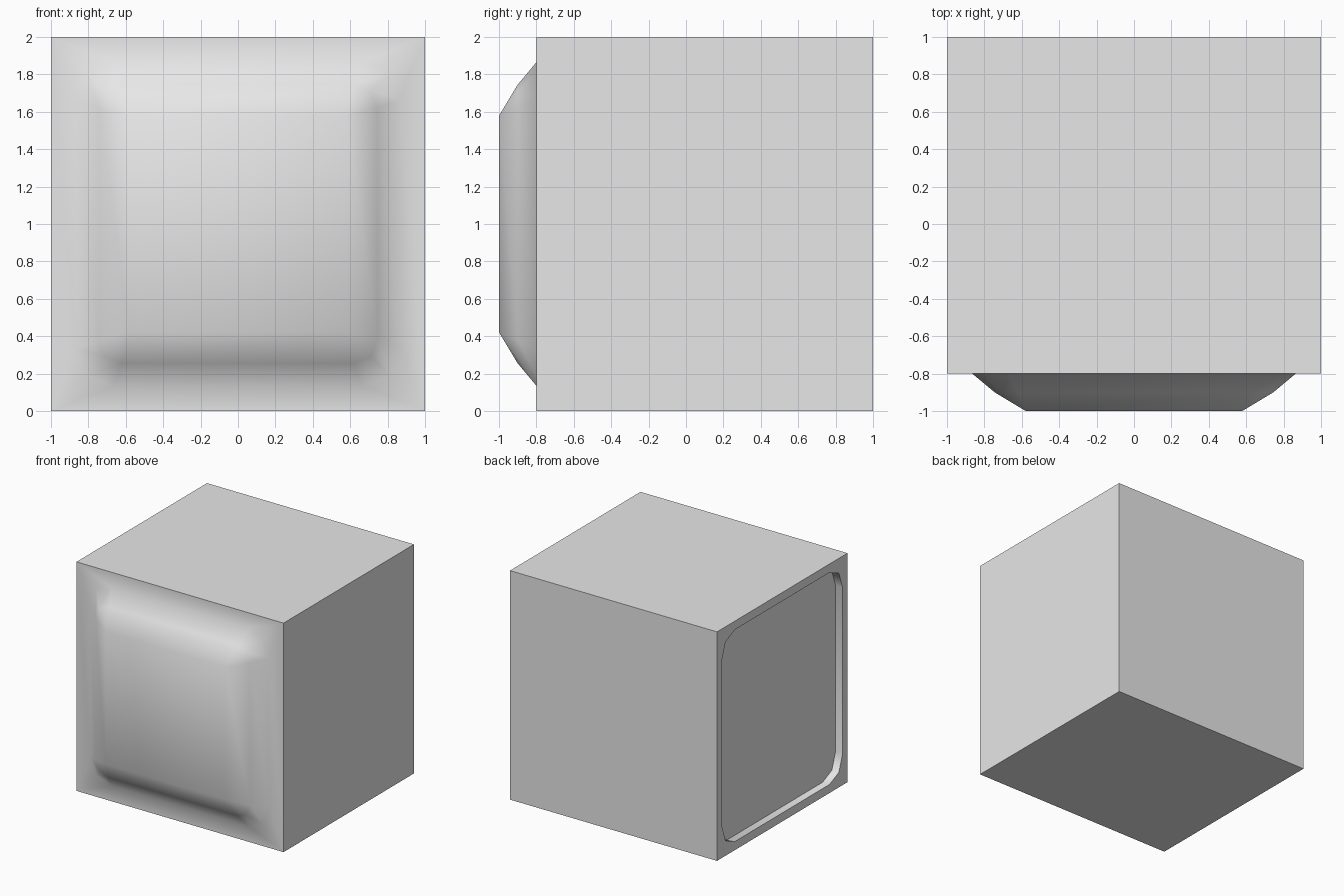
import bpy
import bmesh
import math
from mathutils import Vector

if "Cube" in bpy.data.objects:
    bpy.data.objects.remove(bpy.data.objects["Cube"])

grey = bpy.data.materials.new("light_grey")
grey.use_nodes = True
grey.diffuse_color = (0.8, 0.8, 0.8, 1)
grey.node_tree.nodes["Principled BSDF"].inputs["Base Color"].default_value = (0.8, 0.8, 0.8, 1)


def outline(half, cut, soft=0.28):
    """Square outline with three points on each softened corner."""
    corner = [(half, half - cut), (half - cut * soft, half - cut * soft), (half - cut, half)]
    points = []
    for turn in range(4):
        for a, b in corner:
            for _ in range(turn):
                a, b = -b, a
            points.append((a, b))
    return points


def panel(bm, rings, place):
    """Bridge rings of (half size, corner cut, height) and cap the last one."""
    loops = [[bm.verts.new(place(a, b, h)) for a, b in outline(half, cut)]
             for half, cut, h in rings]
    for lower, upper in zip(loops, loops[1:]):
        for i in range(len(lower)):
            j = (i + 1) % len(lower)
            bm.faces.new((lower[i], lower[j], upper[j], upper[i]))
    bm.faces.new(loops[-1])


# Box body with the front and one side left open
bm = bmesh.new()
bmesh.ops.create_cube(bm, size=2)
for v in bm.verts:
    v.co = Vector((v.co.x, 0.1 + 0.9 * v.co.y, v.co.z + 1))
bm.normal_update()
open_faces = [f for f in bm.faces if f.normal.y < -0.9 or f.normal.x < -0.9]
bmesh.ops.delete(bm, geom=open_faces, context="FACES_ONLY")

# Bulging front screen
panel(bm, [(1, 0, 0), (0.865, 0.2, 0), (0.745, 0.125, 0.1), (0.578, 0, 0.2)],
      lambda a, b, h: (a, -0.8 - h, 1 + b))

# Shallow recess in the side
panel(bm, [(1, 0, 0), (0.925, 0.2, 0), (0.925, 0.2, 0.068)],
      lambda a, b, h: (-1 + h, 0.1 + 0.9 * a, 1 + b))

# Weld the panels to the box
bmesh.ops.remove_doubles(bm, verts=bm.verts[:], dist=0.0005)
bmesh.ops.recalc_face_normals(bm, faces=bm.faces[:])
mesh = bpy.data.meshes.new("screen_box")
bm.to_mesh(mesh)
bm.free()
mesh.materials.append(grey)

box = bpy.data.objects.new("screen_box", mesh)
bpy.context.collection.objects.link(box)
bpy.ops.object.select_all(action="DESELECT")
box.select_set(True)
bpy.context.view_layer.objects.active = box
bpy.ops.object.shade_smooth_by_angle(angle=math.radians(60))
